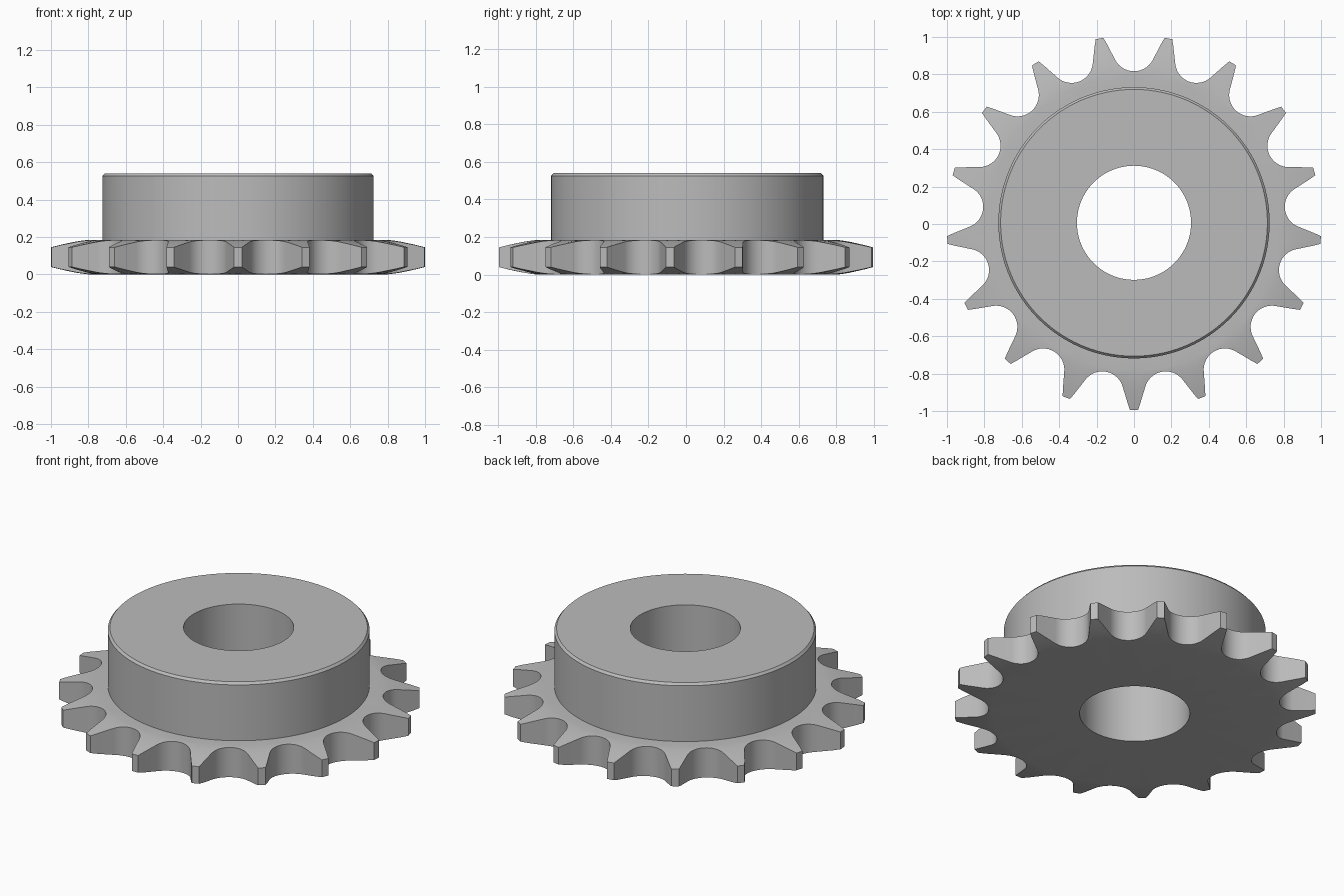
import bpy, bmesh
from math import sin, cos, atan2, hypot, radians, pi

cube = bpy.data.objects.get("Cube")
if cube:
    bpy.data.objects.remove(cube, do_unlink=True)

TEETH = 17
TIP_R, PITCH_R, SEAT_R = 1.0025, 0.924, 0.1138
BORE_R, HUB_R = 0.305, 0.725
PLATE_H, TOTAL_H = 0.185, 0.54
RELIEF_R, RELIEF_D = 0.79, 0.04
CENTRE_Y = 0.0065
STEP = 2 * pi / TEETH

steel = bpy.data.materials.new("grey steel")
steel.use_nodes = True
colour = (0.5, 0.5, 0.5, 1)
steel.diffuse_color = colour
steel.node_tree.nodes["Principled BSDF"].inputs["Base Color"].default_value = colour


def tooth_gap():
    """Polar points (angle, radius) across one gap, from tooth to tooth."""
    half = []
    for i in range(9):                                # round roller seat
        a = radians(62) * i / 8
        x, y = SEAT_R * sin(a), PITCH_R - SEAT_R * cos(a)
        half.append((atan2(x, y), hypot(x, y)))
    half.append((STEP / 2 - 0.034 / 0.965, 0.965))    # straight flank
    half.append((STEP / 2 - 0.021 / TIP_R, TIP_R))    # tip corner
    return [(-a, r) for a, r in reversed(half[1:])] + half


OUTLINE = [(pi / 2 + k * STEP + a, r) for k in range(TEETH) for a, r in tooth_gap()]


def sweep(name, section):
    """Join the (radius, height) section at each outline angle into a shell."""
    bm = bmesh.new()
    cols = [[bm.verts.new((r * cos(a), r * sin(a) + CENTRE_Y, z)) for r, z in section(rim)]
            for a, rim in OUTLINE]
    for i, col in enumerate(cols):
        nxt = cols[(i + 1) % len(cols)]
        for j in range(len(col) - 1):
            bm.faces.new((col[j], nxt[j], nxt[j + 1], col[j + 1]))
    bmesh.ops.recalc_face_normals(bm, faces=bm.faces)
    mesh = bpy.data.meshes.new(name)
    bm.to_mesh(mesh)
    bm.free()
    mesh.materials.append(steel)
    obj = bpy.data.objects.new(name, mesh)
    bpy.context.collection.objects.link(obj)
    bpy.ops.object.select_all(action='DESELECT')
    obj.select_set(True)
    bpy.context.view_layer.objects.active = obj
    bpy.ops.object.shade_smooth_by_angle(angle=radians(25))


def plate_section(rim):
    # underside and top both curve inward toward the tooth tips
    lower = []
    for i in range(5):
        r = RELIEF_R + (rim - RELIEF_R) * i / 4
        lower.append((r, RELIEF_D * ((r - RELIEF_R) / (TIP_R - RELIEF_R)) ** 1.4))
    upper = [(r, PLATE_H - z) for r, z in reversed(lower)]
    return [(BORE_R, 0)] + lower + upper + [(HUB_R, PLATE_H)]


def hub_section(rim):
    # outer wall, chamfer, top face and the bore through to the underside
    return [(HUB_R, PLATE_H), (HUB_R, TOTAL_H - 0.014), (HUB_R - 0.012, TOTAL_H),
            (BORE_R, TOTAL_H), (BORE_R, 0)]


sweep("toothed_plate", plate_section)
sweep("hub", hub_section)
